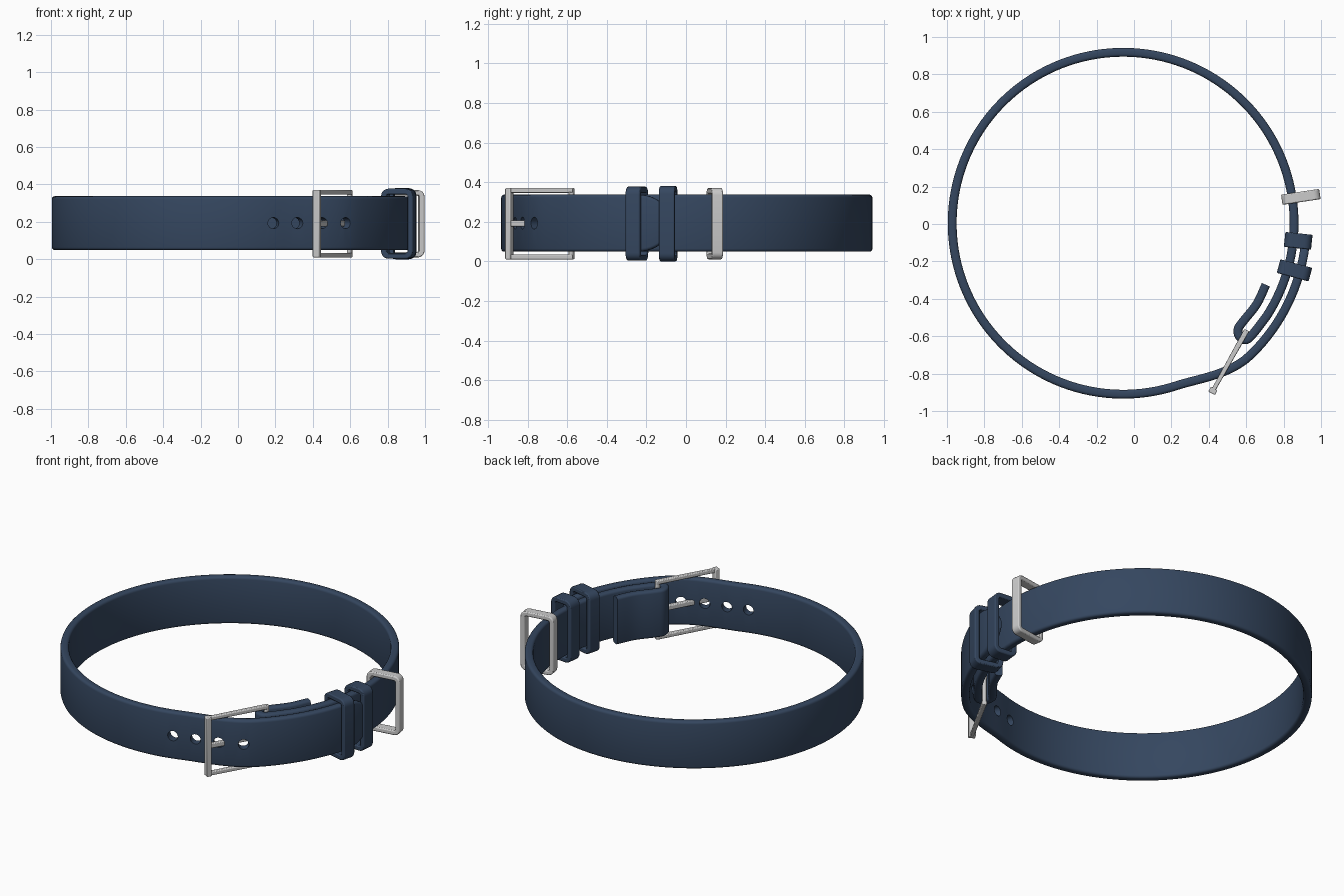
import bpy, bmesh, math
from mathutils import Vector, Matrix

if "Cube" in bpy.data.objects:
    bpy.data.objects.remove(bpy.data.objects["Cube"])

CX, CY, ZM = -0.058, 0.004, 0.193
navy = bpy.data.materials.new("navy_leather")
navy.diffuse_color = (0.035, 0.062, 0.115, 1)
navy.use_nodes = True
navy.node_tree.nodes["Principled BSDF"].inputs["Base Color"].default_value = navy.diffuse_color


def finish(name, bm, mat=None, bevel=0.0):
    bmesh.ops.recalc_face_normals(bm, faces=bm.faces)
    me = bpy.data.meshes.new(name)
    bm.to_mesh(me)
    bm.free()
    ob = bpy.data.objects.new(name, me)
    bpy.context.collection.objects.link(ob)
    if mat:
        me.materials.append(mat)
    if bevel:
        m = ob.modifiers.new("bevel", 'BEVEL')
        m.width, m.segments, m.limit_method = bevel, 2, 'ANGLE'
    return ob


def smooth(ob, angle=35):
    bpy.ops.object.select_all(action='DESELECT')
    ob.select_set(True)
    bpy.context.view_layer.objects.active = ob
    bpy.ops.object.shade_smooth_by_angle(angle=math.radians(angle))


def polar(r, deg):
    a = math.radians(deg)
    return Vector((CX + r * math.cos(a), CY + r * math.sin(a)))


def catmull(pts, n):
    out = []
    q = [2 * pts[0] - pts[1]] + pts + [2 * pts[-1] - pts[-2]]
    for a, b, c, d in zip(q, q[1:], q[2:], q[3:]):
        for i in range(n):
            t = i / n
            out.append(0.5 * (2 * b + (c - a) * t + (2 * a - 5 * b + 4 * c - d) * t * t
                              + (3 * b - a - 3 * c + d) * t ** 3))
    return out + [pts[-1]]


def strap_radius(deg):
    # the free end lifts off the loop to lie over the buckle end
    t = min(max((deg - 288) / 26, 0), 1)
    return 0.914 + 0.066 * t * t * (3 - 2 * t)


def rounded_rect(hx, hy, r, n=4):
    pts = []
    for k, (sx, sy) in enumerate([(1, 1), (-1, 1), (-1, -1), (1, -1)]):
        for i in range(n + 1):
            a = math.pi / 2 * (k + i / n)
            pts.append((sx * (hx - r) + r * math.cos(a), sy * (hy - r) + r * math.sin(a)))
    return pts


# Strap: folded flap, full loop, then overlapping rounded tip
fold = [Vector(p) for p in [(0.705, -0.325), (0.655, -0.43), (0.58, -0.525), (0.556, -0.565),
                            (0.566, -0.605), (0.602, -0.618), (0.64, -0.583)]]
fold.append(polar(0.914, -33))
END, TIP = 355.5, 10.0
degs = [-31 + 2.5 * i for i in range(int((END - TIP + 31) / 2.5) + 1)]
degs += [END - TIP * (1 - math.sin(math.pi / 2 * i / 12)) for i in range(1, 13)]
path = catmull(fold, 5) + [polar(strap_radius(d), d) for d in degs]
nfold = len(path) - len(degs)
bm = bmesh.new()
rings = []
for i, p in enumerate(path):
    tan = (path[min(i + 1, len(path) - 1)] - path[max(i - 1, 0)]).normalized()
    nor = Vector((tan.y, -tan.x))
    hz = 0.144
    if i >= nfold:
        t = max(0, (degs[i - nfold] - END + TIP) / TIP)
        hz *= max(0.2, math.sqrt(max(0, 1 - t * t)))
    rings.append([bm.verts.new((p.x + nor.x * x, p.y + nor.y * x, ZM + z))
                  for x, z in rounded_rect(0.0235, hz, 0.015, 3)])
for a, b in zip(rings, rings[1:]):
    for j in range(len(a)):
        k = (j + 1) % len(a)
        bm.faces.new((a[j], a[k], b[k], b[j]))
bm.faces.new(rings[0])
bm.faces.new(rings[-1])
strap = finish("strap", bm, navy)

# Punched holes
bm = bmesh.new()
for d in (285.3, 293.4, 301.4, 309.4):
    c = polar(strap_radius(d), d)
    m = (Matrix.Translation((c.x, c.y, ZM)) @ Matrix.Rotation(math.radians(d), 4, 'Z')
         @ Matrix.Rotation(math.pi / 2, 4, 'Y'))
    bmesh.ops.create_cone(bm, cap_ends=True, segments=24, radius1=0.03, radius2=0.03,
                          depth=0.14, matrix=m)
cutter = finish("hole_cutter", bm)
cutter.hide_render = True
mod = strap.modifiers.new("holes", 'BOOLEAN')
mod.object, mod.operation, mod.solver = cutter, 'DIFFERENCE', 'EXACT'
bpy.context.view_layer.objects.active = strap
bpy.ops.object.modifier_apply(modifier="holes")
bpy.data.objects.remove(cutter)
smooth(strap)


# Rectangular loops that wrap around the strap
def loop(name, centre, deg, hr, hz, wall, depth, corner, mat=None):
    a = math.radians(deg)
    u, v = Vector((math.cos(a), math.sin(a), 0)), Vector((-math.sin(a), math.cos(a), 0))
    c = Vector((*centre, 0.19))
    bm = bmesh.new()
    rows = []
    for grow, side in ((0, -1), (0, 1), (-wall, 1), (-wall, -1)):
        rows.append([bm.verts.new(c + u * x + Vector((0, 0, z)) + v * side * depth / 2)
                     for x, z in rounded_rect(hr + grow, hz + grow, max(corner + grow, 0.008), 5)])
    for a, b in zip(rows, rows[1:] + rows[:1]):
        for j in range(len(a)):
            k = (j + 1) % len(a)
            bm.faces.new((a[j], a[k], b[k], b[j]))
    smooth(finish(name, bm, mat, 0.006))


loop("keeper_front", (0.858, -0.248), -15, 0.088, 0.187, 0.03, 0.075, 0.04, navy)
loop("keeper_back", (0.878, -0.09), -6, 0.073, 0.19, 0.03, 0.08, 0.04, navy)
loop("leash_ring", (0.892, 0.145), 8.5, 0.103, 0.18, 0.028, 0.055, 0.035)


# Buckle: outer bar, two side bars, hinge bar in the fold, prong
def bar(name, p0, p1, w0, w1, h):
    p0, p1 = Vector(p0), Vector(p1)
    d = (p1 - p0).normalized()
    side = Vector((-BD.y, BD.x, 0))
    up = d.cross(side)
    bm = bmesh.new()
    ends = [[bm.verts.new(p + side * sx * w / 2 + up * sy * h / 2)
             for sx, sy in ((1, 1), (-1, 1), (-1, -1), (1, -1))]
            for p, w in ((p0, w0), (p1, w1))]
    a, b = ends
    for j in range(4):
        k = (j + 1) % 4
        bm.faces.new((a[j], a[k], b[k], b[j]))
    bm.faces.new(a)
    bm.faces.new(b)
    smooth(finish(name, bm, None, 0.005))


HX, HY, OX, OY = 0.603, -0.568, 0.422, -0.892
BD = Vector((OX - HX, OY - HY, 0)).normalized()
bar("buckle_outer_bar", (OX, OY, 0.01), (OX, OY, 0.37), 0.04, 0.04, 0.03)
for name, z in (("buckle_side_lower", 0.022), ("buckle_side_upper", 0.358)):
    bar(name, (HX, HY, z), (OX, OY, z), 0.028, 0.022, 0.024)
bar("buckle_hinge_bar", (HX - 0.006, HY - 0.01, 0.012), (HX - 0.006, HY - 0.01, 0.368), 0.024, 0.024, 0.024)
bar("buckle_prong", (HX, HY, ZM - 0.002), (OX + 0.005, OY + 0.009, ZM - 0.002), 0.03, 0.022, 0.03)
